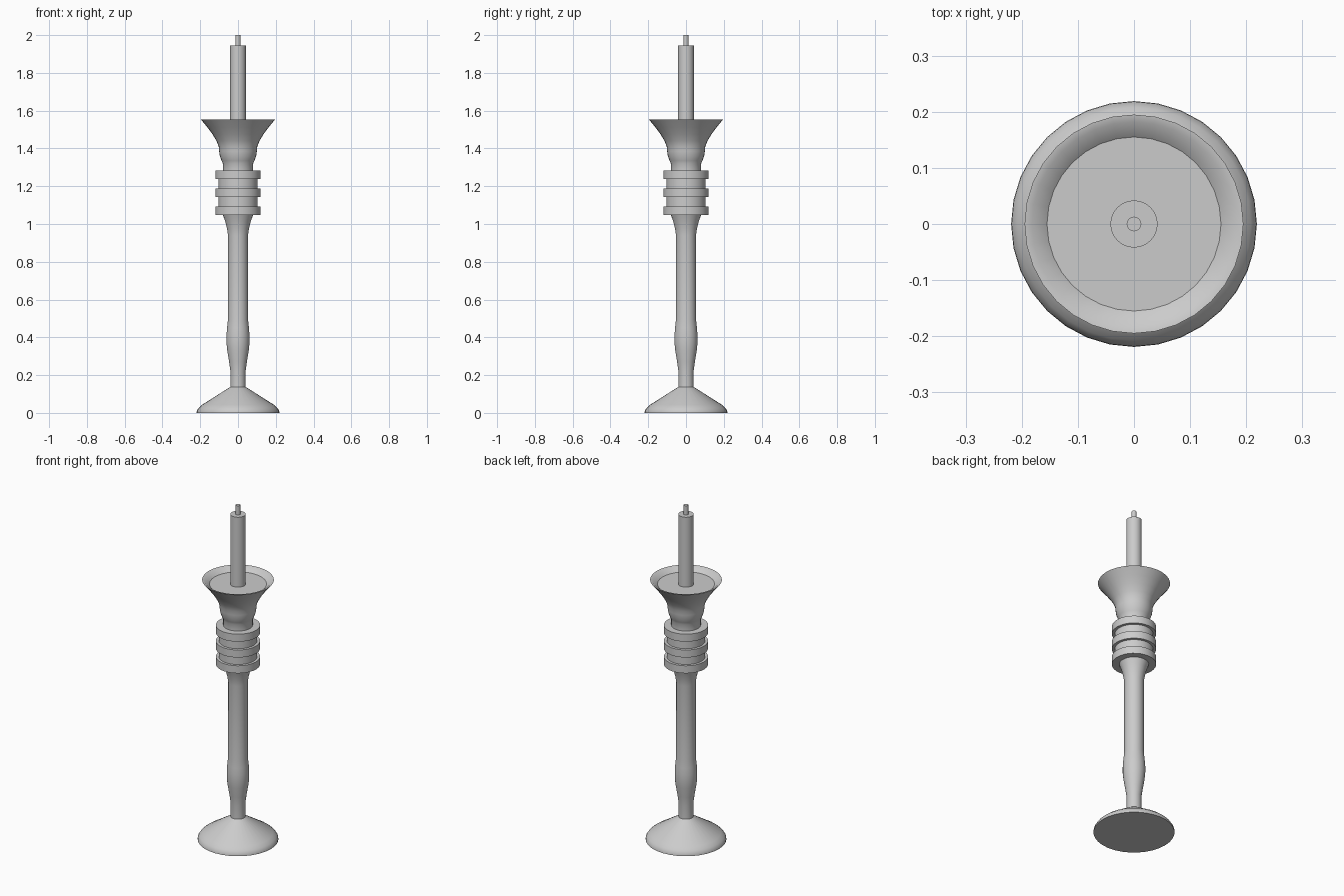
import bpy, bmesh, math

if "Cube" in bpy.data.objects:
    bpy.data.objects.remove(bpy.data.objects["Cube"])

SIDES = 32

def lathe(name, profile, angle=40):
    """Turn a (radius, height) profile around z and cap both ends."""
    bm = bmesh.new()
    rings = []
    for r, z in profile:
        rings.append([bm.verts.new((r * math.cos(2 * math.pi * i / SIDES),
                                    r * math.sin(2 * math.pi * i / SIDES), z))
                      for i in range(SIDES)])
    for a, b in zip(rings, rings[1:]):
        for i in range(SIDES):
            j = (i + 1) % SIDES
            bm.faces.new((a[i], a[j], b[j], b[i]))
    bm.faces.new(rings[0][::-1])
    bm.faces.new(rings[-1])
    mesh = bpy.data.meshes.new(name)
    bm.to_mesh(mesh)
    bm.free()
    obj = bpy.data.objects.new(name, mesh)
    bpy.context.collection.objects.link(obj)
    bpy.ops.object.select_all(action='DESELECT')
    obj.select_set(True)
    bpy.context.view_layer.objects.active = obj
    bpy.ops.object.shade_smooth_by_angle(angle=math.radians(angle))
    return obj

# Foot, stem, collar, cup: one continuous turned holder
foot = [(0.219, 0), (0.218, 0.012), (0.208, 0.027), (0.19, 0.043), (0.04, 0.138)]
stem = [(0.04, 0.22), (0.047, 0.27), (0.057, 0.33), (0.061, 0.37), (0.061, 0.41),
        (0.058, 0.45), (0.053, 0.495), (0.053, 0.94), (0.058, 0.975),
        (0.068, 1.015), (0.08, 1.048)]
collar = []
for k in range(3):
    z = 1.048 + k * 0.0945
    inner_low = 0.08 if k == 0 else 0.104
    inner_high = 0.08 if k == 2 else 0.104
    if k:
        collar.append((inner_low, z))
    collar += [(0.12, z), (0.12, z + 0.045), (inner_high, z + 0.045)]
cup = [(0.08, 1.32), (0.087, 1.335), (0.096, 1.36), (0.1, 1.385), (0.102, 1.41),
       (0.114, 1.44), (0.135, 1.475), (0.162, 1.512), (0.195, 1.552),
       (0.182, 1.55), (0.155, 1.527)]
lathe("candle_holder", foot + stem + collar + cup, 35)

# Candle and wick
lathe("candle", [(0.042, 1.52), (0.042, 1.945)])
lathe("wick", [(0.013, 1.94), (0.013, 2.0)])
